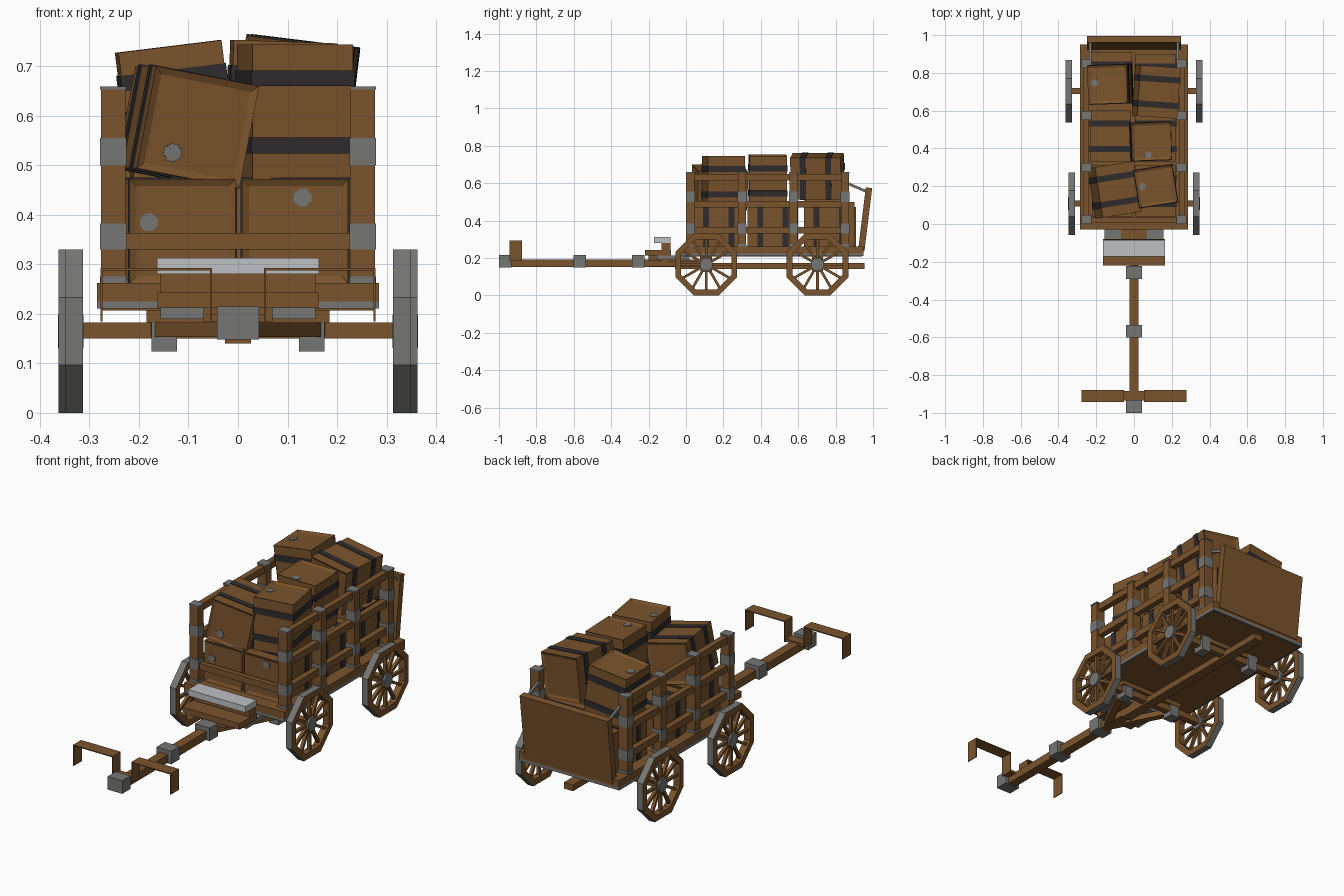
import bpy, bmesh, math
from mathutils import Matrix, Vector

if "Cube" in bpy.data.objects:
    bpy.data.objects.remove(bpy.data.objects["Cube"])


def material(name, rgb):
    m = bpy.data.materials.new(name)
    m.diffuse_color = (*rgb, 1)
    m.use_nodes = True
    m.node_tree.nodes["Principled BSDF"].inputs["Base Color"].default_value = m.diffuse_color
    return m


MATS = [material("wood_brown", (0.195, 0.088, 0.026)),
        material("iron_grey", (0.18, 0.18, 0.175)),
        material("seat_light_grey", (0.52, 0.53, 0.55)),
        material("strap_dark", (0.03, 0.025, 0.028))]
WOOD, IRON, SEAT, STRAP = range(4)


def finish(name, bm):
    me = bpy.data.meshes.new(name)
    bmesh.ops.recalc_face_normals(bm, faces=bm.faces)
    bm.to_mesh(me)
    bm.free()
    for m in MATS:
        me.materials.append(m)
    ob = bpy.data.objects.new(name, me)
    bpy.context.collection.objects.link(ob)
    return ob


def add_box(bm, lo, hi, mat=WOOD, xf=Matrix()):
    """Axis-aligned box from corner to corner, then transformed."""
    lo, hi = Vector(lo), Vector(hi)
    m = xf @ Matrix.Translation((lo + hi) / 2) @ Matrix.Diagonal((*(hi - lo), 1))
    vs = bmesh.ops.create_cube(bm, size=1, matrix=m)["verts"]
    faces = {f for v in vs for f in v.link_faces}
    for f in faces:
        f.material_index = mat
    return faces


def box(name, lo, hi, mat=WOOD):
    bm = bmesh.new()
    add_box(bm, lo, hi, mat)
    return finish(name, bm)


def beam(name, p, q, w, h, mat=WOOD):
    """Straight bar between two points; h is its upright size."""
    p, q = Vector(p), Vector(q)
    d = (q - p).normalized()
    side = d.cross(Vector((0, 0, 1))).normalized()
    up = side.cross(d)
    xf = Matrix((side, d, up)).transposed().to_4x4()
    xf.translation = p
    bm = bmesh.new()
    add_box(bm, (-w / 2, 0, -h / 2), (w / 2, (q - p).length, h / 2), mat, xf)
    return finish(name, bm)


# --- bed with iron edging and wooden underside ---
box("bed_floor", (-0.285, -0.03, 0.225), (0.285, 0.95, 0.262))
box("bed_edging", (-0.285, -0.03, 0.211), (0.285, 0.95, 0.225), IRON)
box("bed_underside", (-0.275, -0.02, 0.207), (0.275, 0.94, 0.211))

# --- side posts and rails ---
for s, side in ((-1, "left"), (1, "right")):
    for i, y in enumerate((0.023, 0.30, 0.575, 0.85)):
        bm = bmesh.new()
        add_box(bm, (s * 0.252 - 0.025, y - 0.022, 0.262), (s * 0.252 + 0.025, y + 0.022, 0.655))
        for z0, z1 in ((0.262, 0.275), (0.33, 0.383), (0.50, 0.555), (0.653, 0.659)):
            add_box(bm, (s * 0.252 - 0.027, y - 0.024, z0), (s * 0.252 + 0.027, y + 0.024, z1), IRON)
        finish(f"{side}_post_{i + 1}", bm)
    for i, z in enumerate((0.33, 0.47, 0.615)):
        box(f"{side}_rail_{i + 1}", (s * 0.252 - 0.015, 0.01, z), (s * 0.252 + 0.015, 0.86, z + 0.035))
    beam(f"{side}_tailgate_chain", (s * 0.232, 0.86, 0.60), (s * 0.232, 0.965, 0.555), 0.012, 0.014, IRON)
box("front_rail", (-0.227, 0.008, 0.33), (0.227, 0.035, 0.363))

# --- leaning tailgate ---
bm = bmesh.new()
add_box(bm, (-0.25, 0, 0), (0.25, 0.034, 0.34), WOOD,
        Matrix.Translation((0, 0.92, 0.24)) @ Matrix.Rotation(math.radians(-7), 4, 'X'))
finish("tailgate", bm)


# --- octagonal wheels: wooden ring, iron tyre, spokes and hub ---
def wheel(name, x0, x1, y):
    bm = bmesh.new()
    c = Vector((0, y, 0.165))
    outer, inner = 0.165 / math.cos(math.pi / 8), 0.134 / math.cos(math.pi / 8)
    rings = []
    for k in range(8):
        a = math.pi / 8 + k * math.pi / 4
        d = Vector((0, math.cos(a), math.sin(a)))
        rings.append([bm.verts.new(c + d * r + Vector((x, 0, 0)))
                      for r, x in ((outer, x0), (outer, x1), (inner, x1), (inner, x0))])
    for k in range(8):
        a, b = rings[k], rings[(k + 1) % 8]
        for j in range(4):
            f = bm.faces.new((a[j], a[(j + 1) % 4], b[(j + 1) % 4], b[j]))
            f.material_index = IRON if j == 0 else WOOD
    xm = (x0 + x1) / 2
    for k in range(12):
        xf = Matrix.Translation((xm, y, 0.165)) @ Matrix.Rotation(k * math.pi / 6, 4, 'X')
        add_box(bm, (-0.008, -0.007, 0.02), (0.008, 0.007, 0.14), WOOD, xf)
    hub = Matrix.Translation((xm, y, 0.165)) @ Matrix.Rotation(math.pi / 2, 4, 'Y') \
        @ Matrix.Rotation(math.pi / 8, 4, 'Z')
    vs = bmesh.ops.create_cone(bm, cap_ends=True, segments=8, radius1=0.037, radius2=0.037,
                               depth=0.036, matrix=hub)["verts"]
    for f in {f for v in vs for f in v.link_faces}:
        f.material_index = IRON
    finish(name, bm)


for s, side in ((-1, "left"), (1, "right")):
    wheel(f"front_{side}_wheel", *sorted((s * 0.313, s * 0.348)), 0.108)
    wheel(f"rear_{side}_wheel", *sorted((s * 0.328, s * 0.363)), 0.703)
    # axle brackets
    for end, y in (("front", 0.108), ("rear", 0.703)):
        box(f"{end}_{side}_axle_bracket", (s * 0.149 - 0.026, y - 0.03, 0.124),
            (s * 0.149 + 0.026, y + 0.03, 0.21), IRON)
    # slanting braces from the tongue to the front axle
    beam(f"{side}_tongue_brace", (0, -0.21, 0.168), (s * 0.17, 0.12, 0.168), 0.035, 0.03)
box("front_axle", (-0.32, 0.092, 0.15), (0.32, 0.124, 0.183))
box("rear_axle", (-0.335, 0.687, 0.15), (0.335, 0.719, 0.183))
box("front_bolster", (-0.185, 0.075, 0.183), (0.185, 0.14, 0.208))
box("rear_bolster", (-0.185, 0.675, 0.183), (0.185, 0.73, 0.208))
box("centre_beam", (-0.026, -0.06, 0.14), (0.026, 0.955, 0.172))

# --- tongue, iron collars and hitch hoops ---
box("tongue", (-0.024, -0.98, 0.152), (0.024, 0.1, 0.193))
for i, y in enumerate((-1.0, -0.602, -0.29)):
    box(f"tongue_collar_{i + 1}", (-0.042, y, 0.148), (0.042, y + 0.067, 0.215), IRON)
for s, side in ((-1, "left"), (1, "right")):
    bm = bmesh.new()
    for xa, xb, z0, z1 in ((0.053, 0.278, 0.288, 0.293), (0.053, 0.057, 0.185, 0.29),
                           (0.274, 0.278, 0.185, 0.29)):
        xs = sorted((s * xa, s * xb))
        add_box(bm, (xs[0], -0.943, z0), (xs[1], -0.878, z1))
    finish(f"{side}_hitch_hoop", bm)
box("hitch_foot", (-0.055, -0.935, 0.185), (0.055, -0.885, 0.2))

# --- driver's bench ---
box("bench_bearer", (-0.07, -0.2, 0.185), (0.07, 0, 0.213))
box("bench_iron_plate", (-0.157, -0.155, 0.19), (0.157, 0.02, 0.212), IRON)
box("footboard", (-0.163, -0.22, 0.212), (0.163, -0.08, 0.243))
box("bench_support", (-0.158, -0.132, 0.243), (0.158, -0.082, 0.281))
box("bench_seat", (-0.164, -0.172, 0.281), (0.164, -0.084, 0.313), SEAT)


# --- crates: recessed end panels, two dark straps, optional small cross plate ---
def crate(name, loc, upright=False, yaw=0, roll=0, pitch=0, size=(0.214, 0.21, 0.27), cross=None):
    sx, sy, h = (v / 2 for v in size)
    bm = bmesh.new()
    sides = add_box(bm, (-sx, -sy, -h), (sx, sy, h))
    ends = [f for f in sides if abs(f.calc_center_median().z) > h * 0.9]
    bmesh.ops.inset_individual(bm, faces=ends, thickness=0.02, depth=-0.007)
    for z in (-0.068, 0.068):
        e = 0.003
        for axis in (0, 1):
            for s in (-1, 1):
                lo, hi = [-sx - e, -sy - e, z - 0.016], [sx + e, sy + e, z + 0.016]
                half = (sx, sy)[axis]
                lo[axis], hi[axis] = sorted((s * (half - 0.001), s * (half + e)))
                add_box(bm, lo, hi, STRAP)
    if cross:
        u, v = cross
        for a, b in ((0.018, 0.009), (0.009, 0.018), (0.0135, 0.0135)):
            add_box(bm, (u - a, v - b, h - 0.008), (u + a, v + b, h - 0.004), IRON)
    ob = finish(name, bm)
    rot = (Matrix.Rotation(math.radians(yaw), 4, 'Z') @ Matrix.Rotation(math.radians(roll), 4, 'Y')
           @ Matrix.Rotation(math.radians(pitch), 4, 'X'))
    if not upright:  # lay the panelled end towards the front
        rot = rot @ Matrix.Rotation(math.pi / 2, 4, 'X')
    ob.matrix_world = Matrix.Translation(loc) @ rot


# lower layer
crate("lower_crate_front_left", (-0.112, 0.175, 0.367), cross=(-0.068, 0.018))
crate("lower_crate_front_right", (0.115, 0.175, 0.367), cross=(0.015, 0.068))
crate("lower_crate_middle_left", (-0.125, 0.465, 0.367))
crate("lower_crate_middle_right", (0.115, 0.465, 0.367))
crate("lower_crate_back_left", (-0.118, 0.775, 0.367))
crate("lower_crate_back_right", (0.115, 0.765, 0.38), size=(0.214, 0.236, 0.27))
# upper layer
crate("upper_crate_front_left", (-0.102, 0.18, 0.577), yaw=9, roll=11, cross=(-0.04, -0.06))
crate("upper_crate_front_right", (0.115, 0.2, 0.608), upright=True, yaw=9, size=(0.205, 0.2, 0.272),
      cross=(-0.07, 0.01))
crate("upper_crate_middle_right", (0.088, 0.437, 0.615), upright=True, yaw=2, roll=2,
      size=(0.21, 0.2, 0.27), cross=(-0.02, -0.07))
crate("upper_crate_back_right", (0.118, 0.7, 0.637), yaw=-4, roll=7, size=(0.214, 0.225, 0.27))
crate("upper_crate_back_left", (-0.125, 0.74, 0.61), upright=True, yaw=2, roll=-7,
      size=(0.21, 0.205, 0.262), cross=(-0.068, 0.01))
